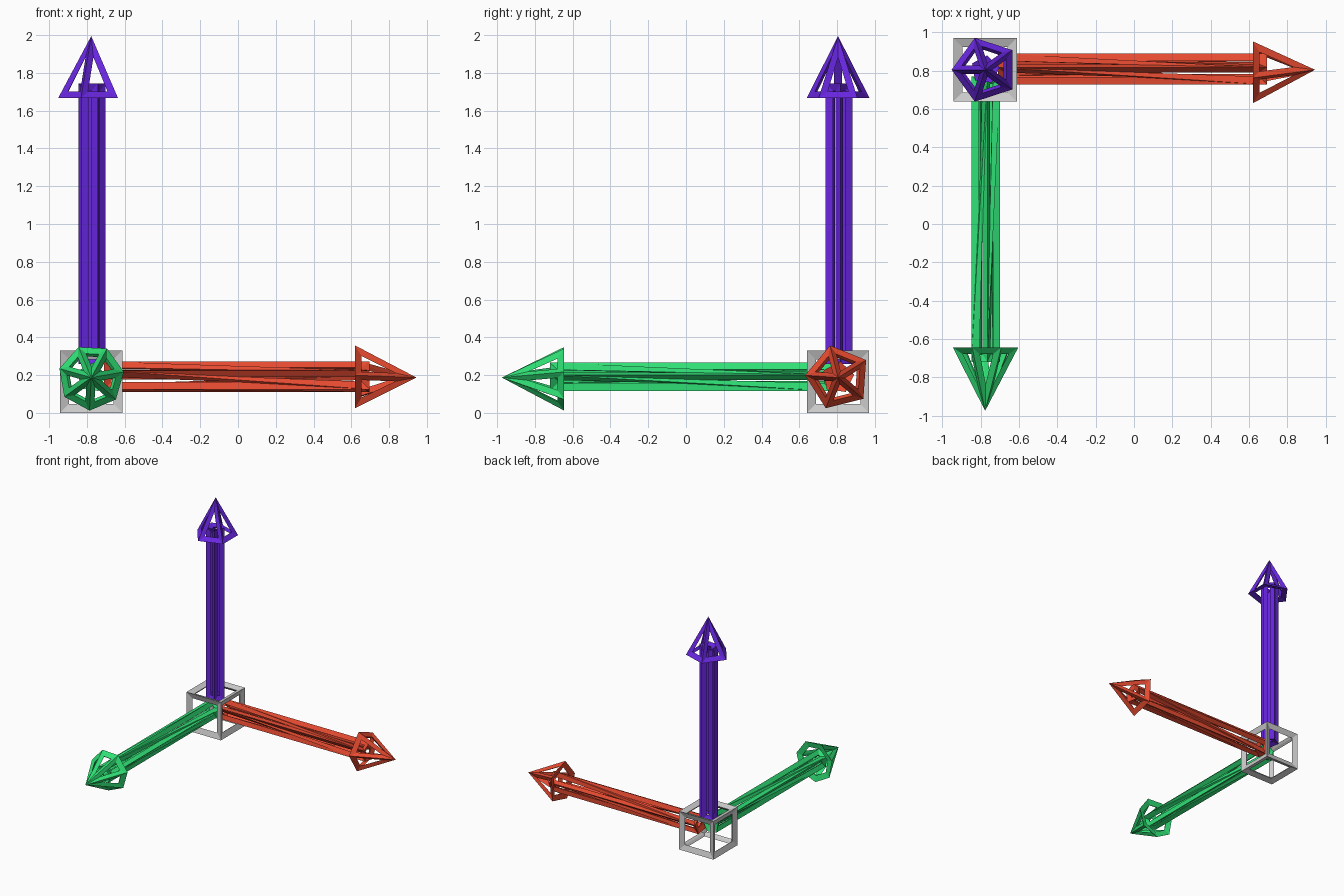
import bpy, bmesh
from math import sin, cos, pi, radians
from mathutils import Vector

if "Cube" in bpy.data.objects:
    bpy.data.objects.remove(bpy.data.objects["Cube"])


def material(name, rgb):
    m = bpy.data.materials.new(name)
    m.diffuse_color = (*rgb, 1)
    m.use_nodes = True
    m.node_tree.nodes["Principled BSDF"].inputs["Base Color"].default_value = m.diffuse_color
    return m


def finish(name, bm, mat, thick):
    """Turn the solid into a flat-faced frame that stays inside its outline."""
    bmesh.ops.recalc_face_normals(bm, faces=bm.faces[:])
    mesh = bpy.data.meshes.new(name)
    bm.to_mesh(mesh)
    bm.free()
    if mat:
        mesh.materials.append(mat)
    ob = bpy.data.objects.new(name, mesh)
    bpy.context.collection.objects.link(ob)
    w = ob.modifiers.new("frame", "WIREFRAME")
    w.thickness = thick
    w.offset = -1
    w.use_even_offset = True
    return ob


def ring(bm, axis, centre, along, radius, sides, start):
    """Polygon of vertices around the chosen axis."""
    u, v = [i for i in range(3) if i != axis]
    out = []
    for k in range(sides):
        a = radians(start) + 2 * pi * k / sides
        p = Vector(centre)
        p[axis] = along
        p[u] += radius * cos(a)
        p[v] += radius * sin(a)
        out.append(bm.verts.new(p))
    return out


def shaft(name, mat, axis, centre, a, b, radius, start, diagonals):
    bm = bmesh.new()
    r0 = ring(bm, axis, centre, a, radius, 5, start)
    r1 = ring(bm, axis, centre, b, radius, 5, start)
    bm.faces.new(r0)
    bm.faces.new(r1)
    for i in range(5):
        j = (i + 1) % 5
        if diagonals:
            bm.faces.new((r0[i], r0[j], r1[j]))
            bm.faces.new((r0[i], r1[j], r1[i]))
        else:
            bm.faces.new((r0[i], r0[j], r1[j], r1[i]))
    finish(name, bm, mat, 0.05)


def head(name, mat, axis, centre, base, tip, sides, start):
    bm = bmesh.new()
    r = ring(bm, axis, centre, base, 0.175, sides, start)
    p = Vector(centre)
    p[axis] = tip
    apex = bm.verts.new(p)
    bm.faces.new(r)
    for i in range(sides):
        bm.faces.new((r[i], r[(i + 1) % sides], apex))
    finish(name, bm, mat, 0.052)


red = material("red", (0.8, 0.07, 0.03))
green = material("green", (0.03, 0.75, 0.18))
blue = material("blue", (0.14, 0.02, 0.75))

# open cube at the origin corner
bm = bmesh.new()
bmesh.ops.create_cube(bm, size=0.33)
bmesh.ops.translate(bm, verts=bm.verts[:], vec=(-0.777, 0.805, 0.165))
finish("origin_cube", bm, None, 0.06)

C = (-0.777, 0.805, 0.187)

# arrow along x
shaft("red_shaft", red, 0, C, -0.71, 0.695, 0.086, 10, True)
head("red_head", red, 0, C, 0.62, 0.945, 5, 176)

# arrow along -y
shaft("green_shaft", green, 1, C, 0.77, -0.72, 0.08, 10, True)
head("green_head", green, 1, C, -0.645, -0.975, 7, -93)

# arrow along z
shaft("blue_shaft", blue, 2, C, 0.26, 1.745, 0.076, 10, False)
head("blue_head", blue, 2, C, 1.667, 1.995, 5, 180)
